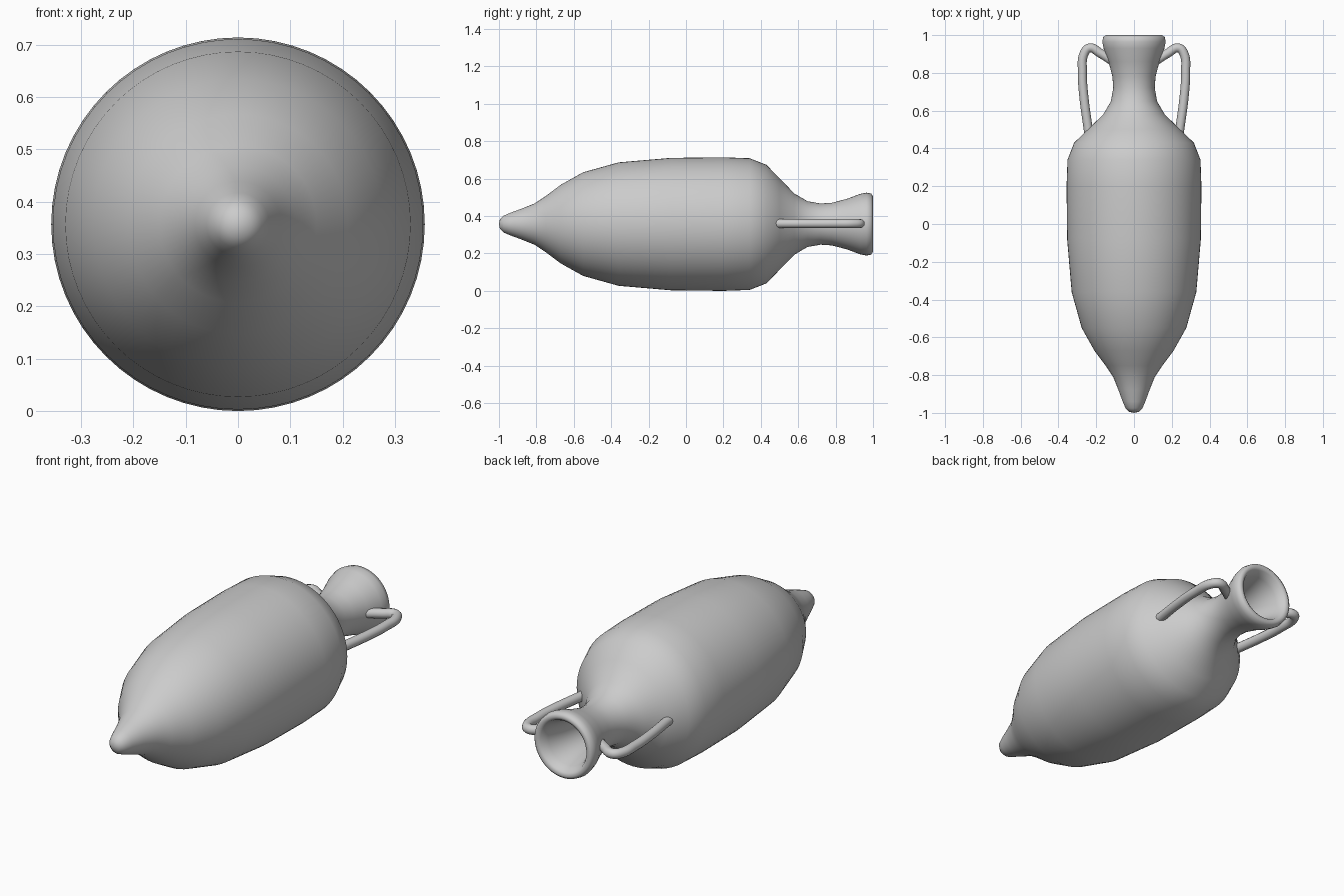
import bpy, bmesh, math
from mathutils import Vector

if "Cube" in bpy.data.objects:
    bpy.data.objects.remove(bpy.data.objects["Cube"])

CZ = 0.357  # height of the jar's lying axis

clay = bpy.data.materials.new("grey clay")
clay.diffuse_color = (0.6, 0.6, 0.6, 1)
clay.use_nodes = True
clay.node_tree.nodes["Principled BSDF"].inputs["Base Color"].default_value = clay.diffuse_color

# Jar: profile of (position along y, radius), outside from tip to rim then inside the neck
profile = [(-1.0, 0), (-0.995, 0.025), (-0.975, 0.045), (-0.94, 0.06), (-0.88, 0.082),
           (-0.81, 0.11), (-0.75, 0.15), (-0.67, 0.21), (-0.55, 0.277), (-0.36, 0.33),
           (-0.08, 0.354), (0.2, 0.357), (0.34, 0.352), (0.43, 0.317), (0.5, 0.245),
           (0.58, 0.163), (0.65, 0.122), (0.72, 0.11), (0.78, 0.114), (0.86, 0.135),
           (0.93, 0.161), (0.965, 0.168), (0.99, 0.163), (1.0, 0.148), (0.99, 0.13),
           (0.95, 0.113), (0.86, 0.092), (0.76, 0.08), (0.68, 0.084), (0.58, 0.11),
           (0.5, 0.1), (0.47, 0)]
SIDES = 64
bm = bmesh.new()
rings = []
for y, r in profile:
    if r == 0:
        rings.append([bm.verts.new((0, y, CZ))])
    else:
        rings.append([bm.verts.new((r * math.cos(2 * math.pi * i / SIDES), y,
                                    CZ + r * math.sin(2 * math.pi * i / SIDES)))
                      for i in range(SIDES)])
for a, b in zip(rings, rings[1:]):
    for i in range(SIDES):
        j = (i + 1) % SIDES
        if len(a) == 1:
            bm.faces.new((a[0], b[i], b[j]))
        elif len(b) == 1:
            bm.faces.new((a[i], b[0], a[j]))
        else:
            bm.faces.new((a[i], b[i], b[j], a[j]))
bmesh.ops.recalc_face_normals(bm, faces=bm.faces)
for f in bm.faces:
    f.smooth = True
mesh = bpy.data.meshes.new("jar_body")
bm.to_mesh(mesh)
bm.free()
mesh.materials.append(clay)
bpy.context.collection.objects.link(bpy.data.objects.new("jar_body", mesh))

# Handles: round tubes from neck to shoulder, one per side
path = [(0.11, 0.86), (0.18, 0.905), (0.235, 0.932), (0.263, 0.905),
        (0.273, 0.8), (0.266, 0.68), (0.24, 0.485)]
for name, side in (("left_handle", -1), ("right_handle", 1)):
    curve = bpy.data.curves.new(name, 'CURVE')
    curve.dimensions = '3D'
    curve.bevel_depth = 0.024
    curve.bevel_resolution = 4
    curve.use_fill_caps = True
    curve.resolution_u = 6
    spline = curve.splines.new('BEZIER')
    spline.bezier_points.add(len(path) - 1)
    for p, (x, y) in zip(spline.bezier_points, path):
        p.co = Vector((side * x, y, CZ + 0.003))
        p.handle_left_type = p.handle_right_type = 'AUTO'
    curve.materials.append(clay)
    obj = bpy.data.objects.new(name, curve)
    bpy.context.collection.objects.link(obj)
    bpy.ops.object.select_all(action='DESELECT')
    obj.select_set(True)
    bpy.context.view_layer.objects.active = obj
    bpy.ops.object.convert(target='MESH')
    bpy.ops.object.shade_smooth_by_angle(angle=math.radians(50))
